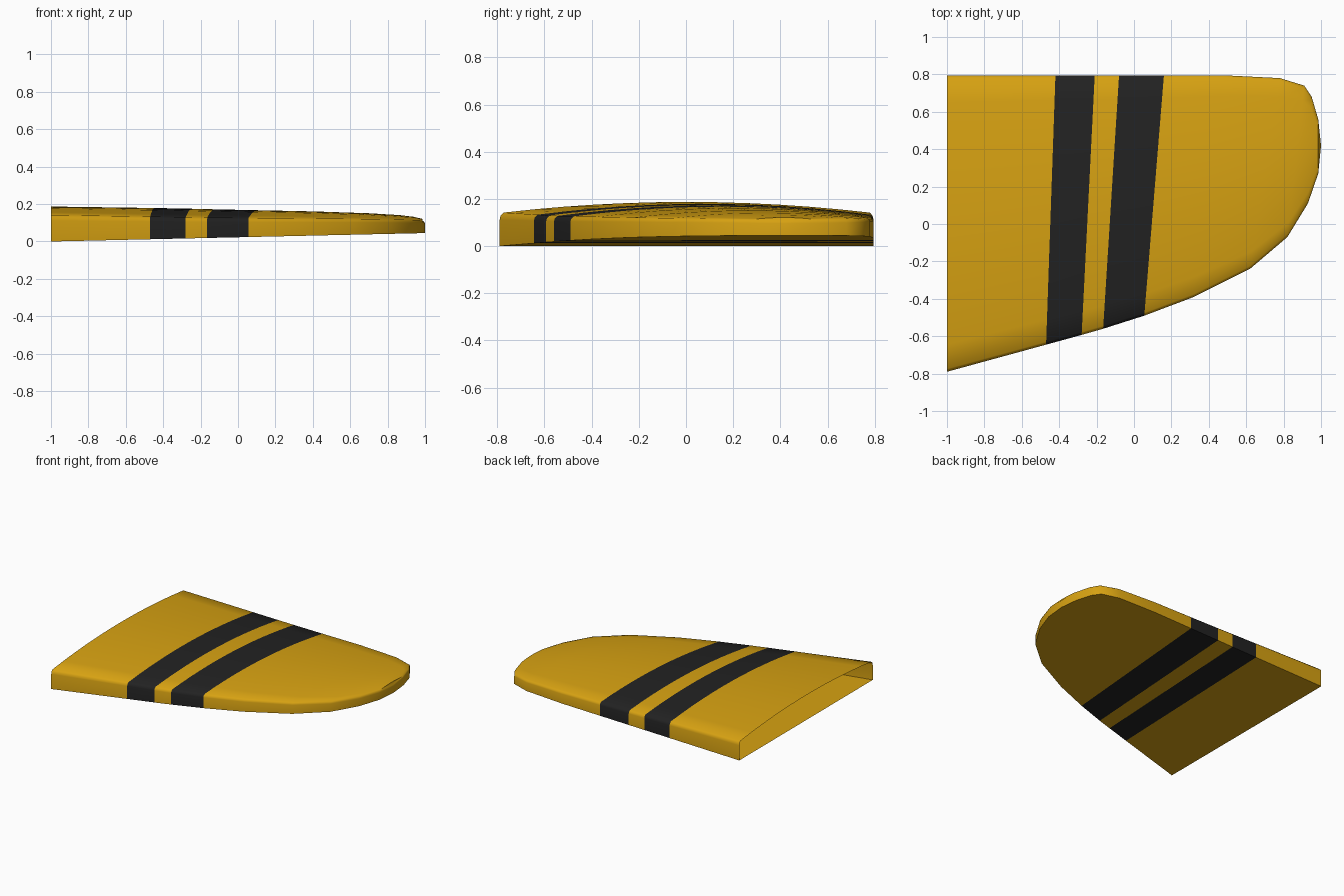
import bpy, bmesh, math

if "Cube" in bpy.data.objects:
    bpy.data.objects.remove(bpy.data.objects["Cube"])

def material(name, rgb):
    m = bpy.data.materials.new(name)
    m.diffuse_color = (*rgb, 1)
    m.use_nodes = True
    m.node_tree.nodes["Principled BSDF"].inputs["Base Color"].default_value = m.diffuse_color
    return m

yellow = material("golden yellow", (0.68, 0.36, 0.006))
black = material("charcoal black", (0.016, 0.016, 0.016))

# Ribs from root to tip: front x, front y, back x, back y, edge height, crest height
RIBS = [
    (-1.0, -0.79, -1.0, 0.795, 0.140, 0.187),
    (-0.47, -0.645, -0.42, 0.795, 0.131, 0.179),
    (-0.28, -0.593, -0.21, 0.795, 0.128, 0.175),
    (-0.165, -0.56, -0.08, 0.795, 0.126, 0.172),
    (0.055, -0.49, 0.16, 0.795, 0.124, 0.167),
    (0.32, -0.39, 0.48, 0.795, 0.122, 0.161),
    (0.62, -0.24, 0.78, 0.78, 0.119, 0.151),
    (0.82, -0.07, 0.91, 0.74, 0.116, 0.141),
    (0.93, 0.11, 0.95, 0.68, 0.113, 0.132),
    (0.985, 0.27, 0.985, 0.56, 0.111, 0.121),
    (1.0, 0.42, 1.0, 0.42, 0.109, 0.109),
]
STRIPE_BAYS = (1, 3)
TOP = 12

def rib_points(fx, fy, bx, by, edge, crest):
    """Closed section: flat bottom, upright walls, rounded shoulders, domed top."""
    bottom = lambda x: 0.0225 * (x + 1)
    chord = max(by - fy, 0.001)
    inset = min(0.016 / chord, 0.08)
    half = [(0.0, 0.0), (0.0, 0.80), (inset * 0.25, 0.92)]
    pts = []

    def add(t, h, dome):
        x, y = fx + (bx - fx) * t, fy + (by - fy) * t
        b = bottom(x)
        top = edge + (crest - edge) * (1 - (2 * t - 1) ** 2) * dome
        if fy == by and h > 0.9:      # tip shoulder pulls inward
            x -= 0.004 if h < 1 else 0.012
        pts.append((x, y, b + (top - b) * h))

    for t, h in half:
        add(t, h, 0)
    for i in range(TOP + 1):
        add(inset + (1 - 2 * inset) * i / TOP, 1, 1)
    for t, h in reversed(half):
        add(1 - t, h, 0)
    return pts

# Wing skin, open at the root, stripes coloured by bay
bm = bmesh.new()
rows = [[bm.verts.new(p) for p in rib_points(*r)] for r in RIBS]
n = len(rows[0])
for bay, (a, b) in enumerate(zip(rows, rows[1:])):
    for i in range(n):
        j = (i + 1) % n
        f = bm.faces.new((a[i], a[j], b[j], b[i]))
        f.material_index = 1 if bay in STRIPE_BAYS else 0
bmesh.ops.remove_doubles(bm, verts=bm.verts, dist=0.0011)
bmesh.ops.recalc_face_normals(bm, faces=bm.faces)
# Make sure the skin faces outwards
lowest = min(bm.faces, key=lambda f: f.calc_center_median().z)
if lowest.normal.z > 0:
    bmesh.ops.reverse_faces(bm, faces=bm.faces)

mesh = bpy.data.meshes.new("wing_panel")
bm.to_mesh(mesh)
bm.free()
mesh.materials.append(yellow)
mesh.materials.append(black)
wing = bpy.data.objects.new("wing_panel", mesh)
bpy.context.collection.objects.link(wing)
bpy.context.view_layer.objects.active = wing
wing.select_set(True)
bpy.ops.object.shade_smooth_by_angle(angle=math.radians(45))
